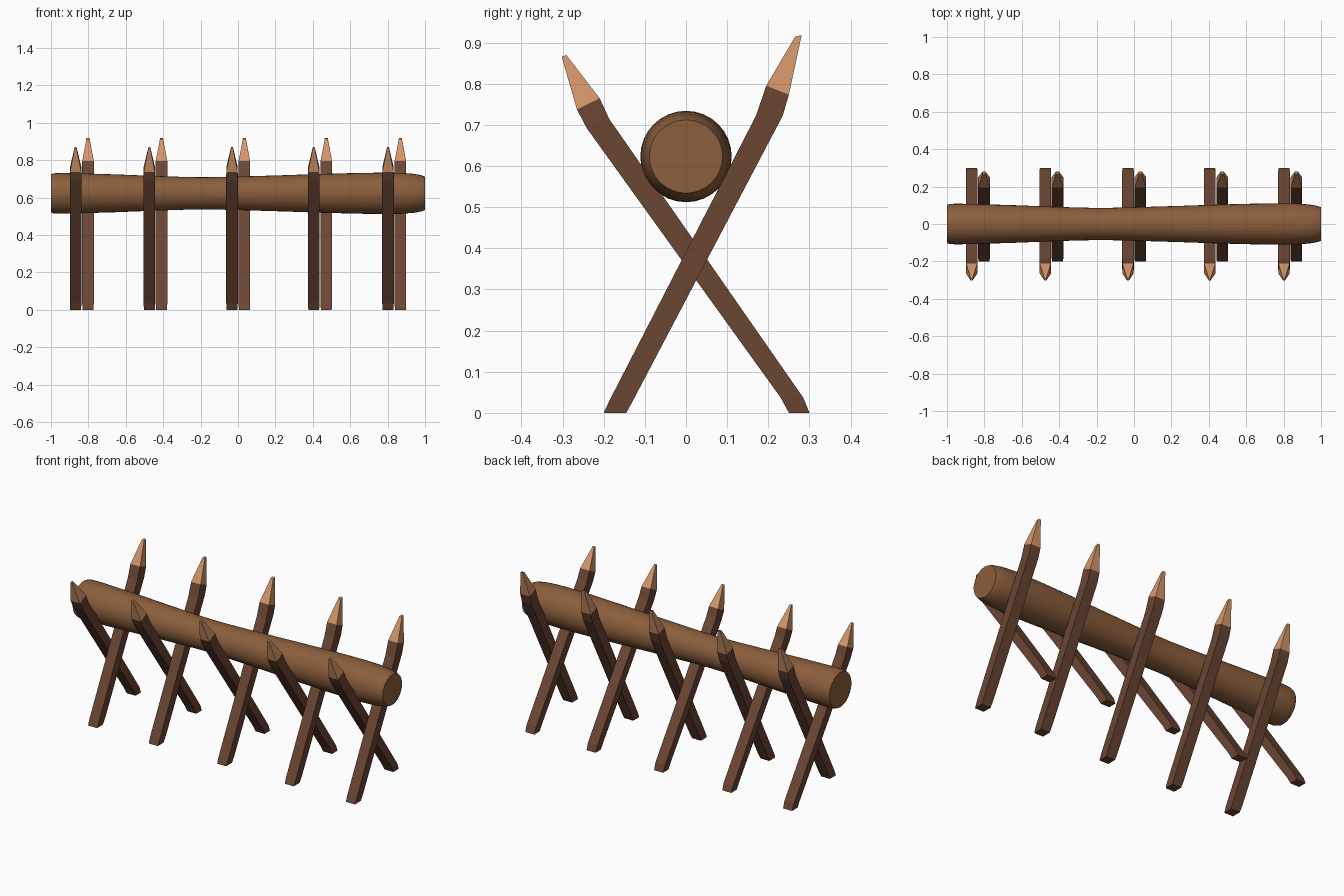
import bpy, bmesh, math

if "Cube" in bpy.data.objects:
    bpy.data.objects.remove(bpy.data.objects["Cube"])


def material(name, rgb):
    m = bpy.data.materials.new(name)
    m.diffuse_color = (*rgb, 1)
    m.use_nodes = True
    m.node_tree.nodes["Principled BSDF"].inputs["Base Color"].default_value = m.diffuse_color
    return m


LOG = material("log_wood", (0.258, 0.112, 0.045))
STAKE = material("stake_wood", (0.147, 0.061, 0.034))
CUT = material("cut_wood", (0.658, 0.301, 0.144))


def loft(name, rings, mats, tip_segments=0):
    """Skin a list of closed rings and cap both ends."""
    bm = bmesh.new()
    loops = [[bm.verts.new(p) for p in ring] for ring in rings]
    n = len(rings[0])
    for k, (a, b) in enumerate(zip(loops, loops[1:])):
        for i in range(n):
            j = (i + 1) % n
            f = bm.faces.new((a[i], a[j], b[j], b[i]))
            f.material_index = int(k >= len(loops) - 1 - tip_segments)
    bm.faces.new(loops[0][::-1])
    bm.faces.new(loops[-1]).material_index = 1 if tip_segments else 0
    bmesh.ops.recalc_face_normals(bm, faces=bm.faces)
    me = bpy.data.meshes.new(name)
    bm.to_mesh(me)
    bm.free()
    ob = bpy.data.objects.new(name, me)
    bpy.context.collection.objects.link(ob)
    for m in mats:
        me.materials.append(m)
    return ob


# Horizontal log: (x, radius) profile with a slim waist
profile = [(-1, .102), (-.985, .107), (-.95, .109), (-.85, .107), (-.65, .101),
           (-.45, .093), (-.3, .088), (-.2, .086), (-.1, .087), (.05, .091),
           (.25, .097), (.45, .104), (.65, .109), (.8, .111), (.88, .109),
           (.94, .104), (.98, .097), (1, .089)]
SIDES = 32
log = loft("log", [[(x, r * math.cos(2 * math.pi * i / SIDES),
                     .623 + r * math.sin(2 * math.pi * i / SIDES))
                    for i in range(SIDES)] for x, r in profile], [LOG])
bpy.context.view_layer.objects.active = log
log.select_set(True)
bpy.ops.object.shade_smooth_by_angle(angle=math.radians(35))


# Square stakes: each station is (y1, z1, y2, z2, half width)
def stake(name, x, stations):
    rings = [[(x - w, y1, z1), (x + w, y1, z1), (x + w, y2, z2), (x - w, y2, z2)]
             for y1, z1, y2, z2, w in stations]
    loft(name, rings, [STAKE, CUT], tip_segments=1)


forward = [(.25, 0, .30, 0, .029), (.230, .037, .285, .037, .031),
           (-.240, .690, -.187, .715, .031), (-.265, .737, -.210, .765, .030),
           (-.302, .865, -.291, .870, .005)]
backward = [(-.20, 0, -.145, 0, .029), (-.185, .032, -.125, .037, .031),
            (.170, .722, .235, .722, .031), (.195, .795, .250, .773, .031),
            (.265, .914, .281, .918, .008)]

for n, (xf, xb) in enumerate([(-.868, -.802), (-.474, -.409), (-.032, .034),
                              (.405, .472), (.802, .868)], 1):
    stake(f"forward_stake_{n}", xf, forward)
    stake(f"backward_stake_{n}", xb, backward)
